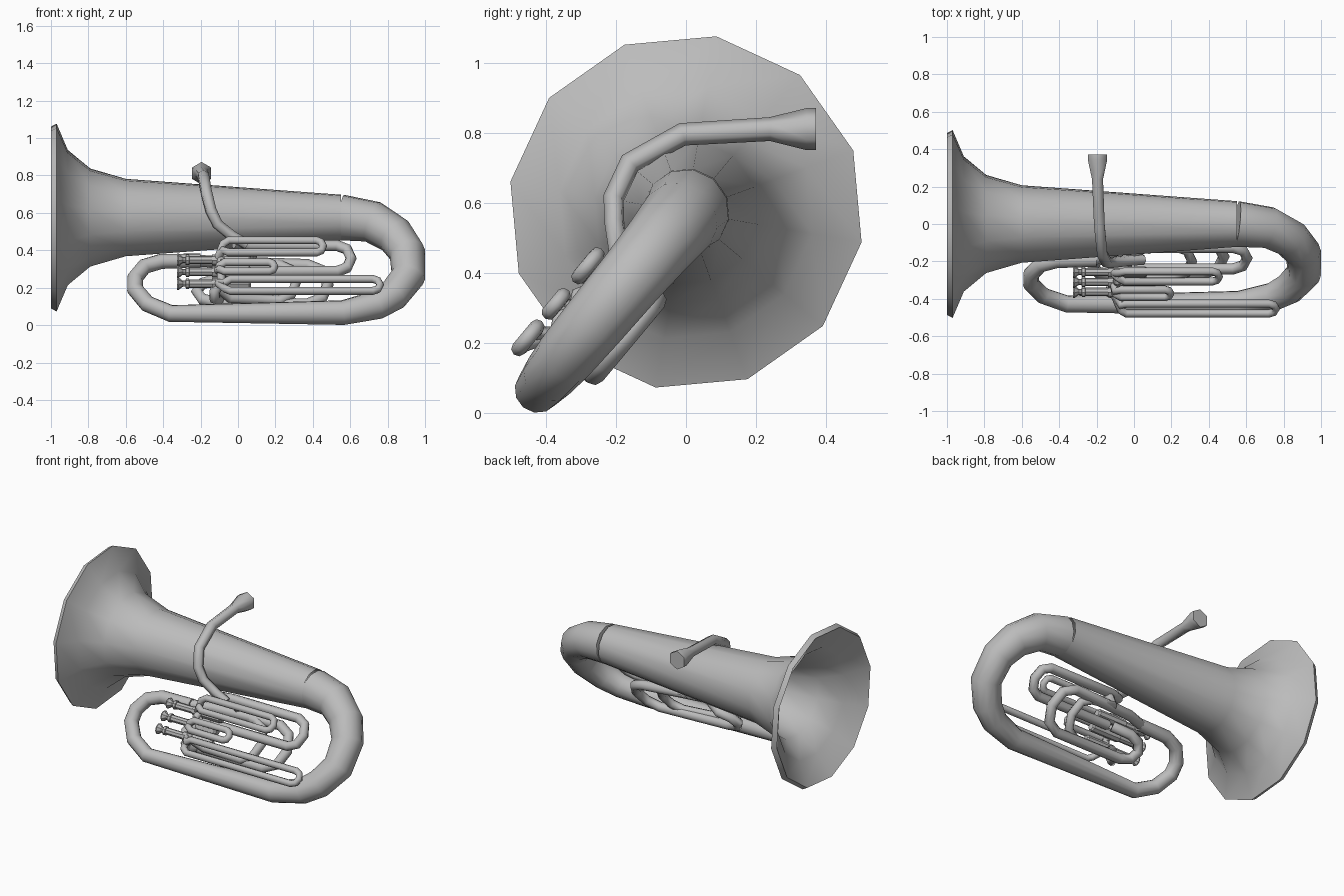
import bpy, bmesh, math
from mathutils import Vector, Quaternion

if "Cube" in bpy.data.objects:
    bpy.data.objects.remove(bpy.data.objects["Cube"])

brass = bpy.data.materials.new("satin_grey")
brass.diffuse_color = (0.5, 0.5, 0.5, 1)
brass.use_nodes = True
brass.node_tree.nodes["Principled BSDF"].inputs["Base Color"].default_value = brass.diffuse_color

# The instrument lies in a plane tilted about the x axis
DOWN = Vector((0, -0.64, -0.768))
BACK = Vector((0, 0.768, -0.64))
ORIGIN = Vector((0, 0, 0.575))


def P(x, s, n=0.0):
    """Point in the tilted plane: s runs down from the bell axis, n behind."""
    return ORIGIN + Vector((x, 0, 0)) + DOWN * s + BACK * n


def tube(name, pts, radii, sides=8, up=DOWN, angle=50, caps=(True, True)):
    """Sweep a ring of changing radius along a path."""
    pts = [Vector(p) for p in pts]
    if not isinstance(radii, (list, tuple)):
        radii = [radii] * len(pts)
    bm = bmesh.new()
    rings, prev, u = [], None, Vector(up)
    for i, p in enumerate(pts):
        a = (p - pts[i - 1]) if i else Vector((0, 0, 0))
        b = (pts[i + 1] - p) if i < len(pts) - 1 else Vector((0, 0, 0))
        t = (a.normalized() + b.normalized()).normalized()
        if prev is not None:
            u = prev.rotation_difference(t) @ u
        u = (u - t * u.dot(t)).normalized()
        v = t.cross(u)
        prev = t
        rings.append([bm.verts.new(p + radii[i] * (
            u * math.cos(k * math.tau / sides) + v * math.sin(k * math.tau / sides)))
            for k in range(sides)])
    for r, q in zip(rings, rings[1:]):
        for k in range(sides):
            m = (k + 1) % sides
            bm.faces.new((r[k], r[m], q[m], q[k]))
    if caps[0]:
        bm.faces.new(rings[0][::-1])
    if caps[1]:
        bm.faces.new(rings[-1])
    return finish(name, bm, angle)


def finish(name, bm, angle):
    me = bpy.data.meshes.new(name)
    bm.to_mesh(me)
    bm.free()
    me.materials.append(brass)
    ob = bpy.data.objects.new(name, me)
    bpy.context.collection.objects.link(ob)
    bpy.ops.object.select_all(action='DESELECT')
    ob.select_set(True)
    bpy.context.view_layer.objects.active = ob
    bpy.ops.object.shade_smooth_by_angle(angle=math.radians(angle))
    return ob


def bend(x, s1, s2, n, reach, side=1, steps=4):
    """Half-round turn from s1 to s2, bulging along x."""
    c, h = (s1 + s2) / 2, (s1 - s2) / 2
    return [P(x + side * reach * math.sin(math.pi * i / steps),
              c + h * math.cos(math.pi * i / steps), n) for i in range(steps + 1)]


# Bell: outer flare with rolled rim and an inner funnel, one lathe about x
profile = [(0.50, 0.005), (0.0, 0.13), (-0.6, 0.19), (-0.79, 0.25), (-0.91, 0.35),
           (-0.995, 0.488), (-1.0, 0.493), (-0.97, 0.51), (-0.91, 0.367),
           (-0.79, 0.266), (-0.6, 0.21), (0.55, 0.124)]
bm = bmesh.new()
side_dir = Vector((1, 0, 0)).cross(DOWN)
rows = [[bm.verts.new(ORIGIN + Vector((x, 0, 0)) + r * (
    DOWN * math.cos(k * math.tau / 12) + side_dir * math.sin(k * math.tau / 12)))
    for k in range(12)] for x, r in profile]
for r, q in zip(rows, rows[1:]):
    for k in range(12):
        m = (k + 1) % 12
        bm.faces.new((r[k], r[m], q[m], q[k]))
bmesh.ops.recalc_face_normals(bm, faces=bm.faces)
finish("bell", bm, 50)

# Large bow, bottom branch and small bow: (x, s, radius)
body = [(0.55, 0, .124), (0.72, .03, .113), (0.84, .125, .104), (0.905, .245, .097),
        (0.91, .41, .092), (0.83, .54, .086), (0.74, .61, .078), (0.56, .662, .067),
        (-0.36, .668, .046), (-0.485, .60, .045), (-0.55, .50, .044), (-0.55, .42, .043),
        (-0.50, .34, .042), (-0.41, .305, .041), (-0.2, .30, .038)]
tube("body_bows", [P(x, s) for x, s, r in body], [r for x, s, r in body], 12)

# Rear branches behind the valves
outer = ([P(-0.22, .30, 0), P(-0.08, .27, .05)] + bend(.37, .25, .525, .095, .11)
         + bend(-.12, .525, .37, .08, -.10, 1) + [P(-.02, .37, .02)])
tube("rear_outer_branch", outer, .032)
inner = ([P(.08, .21, .0), P(.08, .25, .08)] + bend(.22, .27, .52, .07, .09)
         + [P(-.04, .52, .05), P(-.12, .50, -.03)])
tube("rear_inner_branch", inner, .028)

# Tuning slide beside the bell
tube("tuning_slide", [P(-.02, .21, -.04), P(.06, .195)] + bend(.53, .195, .375, 0, .075)
     + [P(0, .375)], .030)

# Valve slides in front: start x, bend x, reach, leg positions, valve position
valves = (.338, .421, .504)
for name, x0, x1, reach, s1, s2, sv in (
        ("first_slide", -.05, .42, .035, .256, .340, valves[0]),
        ("second_slide", -.07, .165, .03, .408, .472, valves[1]),
        ("third_slide", -.04, .72, .04, .525, .608, valves[2])):
    pts = ([P(-.11, sv, -.06), P(x0 - .03, s1 + .02, -.112), P(x0, s1, -.117)]
           + bend(x1, s1, s2, -.117, reach)
           + [P(x0, s2, -.117), P(x0 - .03, s2 - .02, -.112), P(-.11, sv, -.06)])
    tube(name, pts, .0215)

# Pistons: casing, collars, stem and finger button
for i, s in enumerate(valves):
    prof = [(-.325, .033), (-.318, .034), (-.295, .016), (-.28, .016), (-.279, .028),
            (-.262, .028), (-.26, .022), (-.14, .022), (-.138, .03), (.06, .03),
            (.07, .022)]
    tube(f"valve_{i + 1}", [P(x, s, -.052) for x, r in prof], [r for x, r in prof], 8,
         angle=35)

# Connecting knuckles around the valves
for i, (s1, s2) in enumerate(((.338, .421), (.421, .504))):
    tube(f"valve_knuckle_{i + 1}", [P(-.09, s1, -.06), P(-.09, (s1 + s2) / 2, -.085),
                                    P(-.09, s2, -.06)], .022)
tube("lower_elbow", [P(-.1, .50, -.05), P(-.125, .54, -.03), P(-.125, .56, .01),
                     P(-.1, .53, .05)], .028)

# Mouthpipe and flared mouthpiece
pipe = [(-.195, .372, .812, .060), (-.195, .345, .812, .060), (-.195, .24, .812, .034),
        (-.185, -.01, .797, .033), (-.17, -.16, .715, .032), (-.145, -.207, .615, .031),
        (-.11, -.205, .54, .030), (-.03, -.195, .475, .030), (.05, -.19, .43, .029)]
tube("mouthpipe", [p[:3] for p in pipe], [p[3] for p in pipe], 6, up=(0, 0, 1), angle=65)
